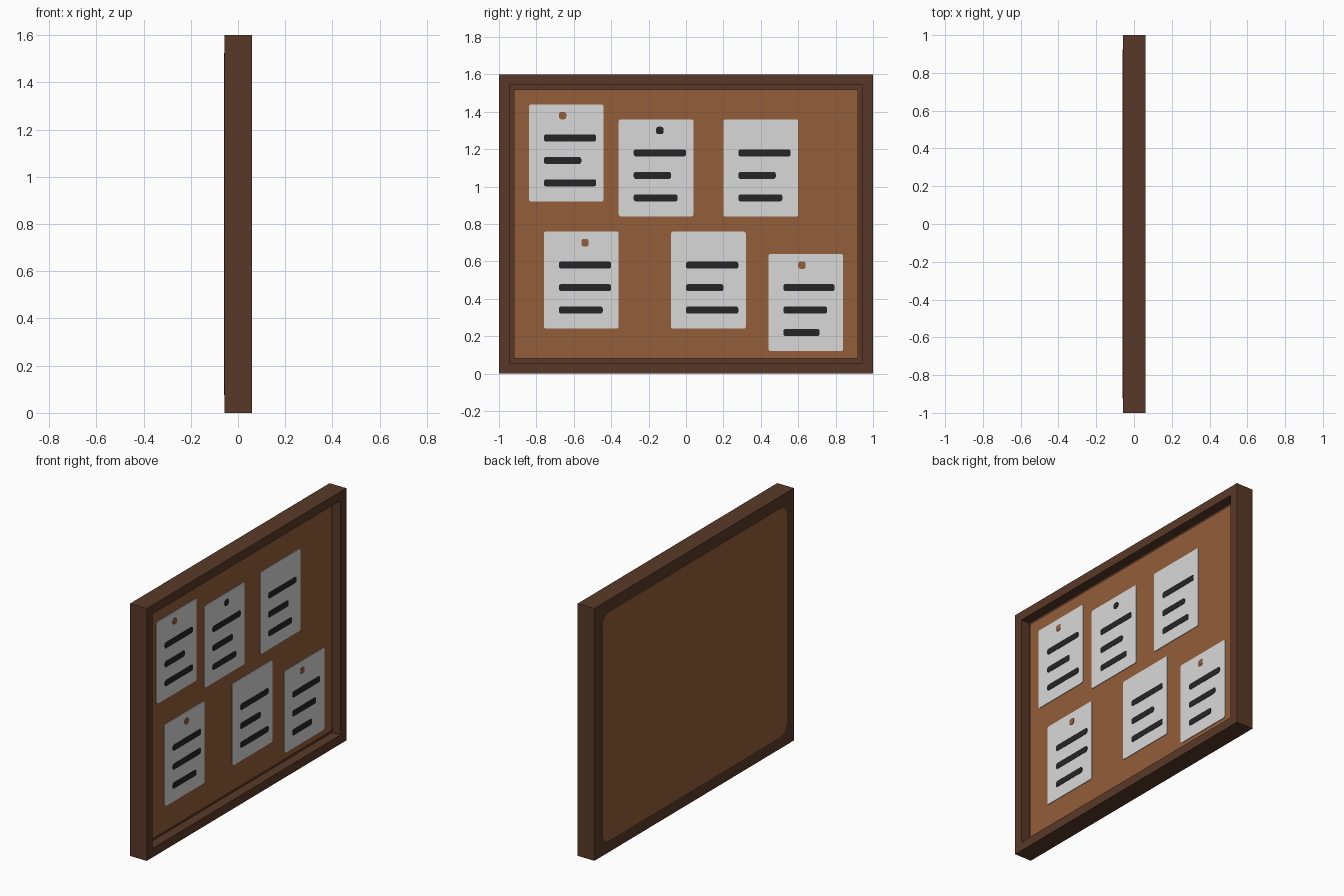
import bpy, bmesh, math

if "Cube" in bpy.data.objects:
    bpy.data.objects.remove(bpy.data.objects["Cube"])


def material(name, r, g, b):
    """Flat colour given as sRGB 0-255, stored linear."""
    def lin(c):
        c /= 255
        return c / 12.92 if c <= 0.04045 else ((c + 0.055) / 1.055) ** 2.4
    m = bpy.data.materials.new(name)
    m.diffuse_color = (lin(r), lin(g), lin(b), 1)
    m.use_nodes = True
    m.node_tree.nodes["Principled BSDF"].inputs["Base Color"].default_value = m.diffuse_color
    return m


WOOD = material("dark_wood", 89, 57, 39)
CORK = material("cork_brown", 148, 93, 57)
PAPER = material("paper_white", 217, 217, 217)
INK = material("ink_black", 37, 37, 37)


def finish(bm, name, mat):
    bmesh.ops.recalc_face_normals(bm, faces=bm.faces)
    me = bpy.data.meshes.new(name)
    bm.to_mesh(me)
    bm.free()
    me.materials.append(mat)
    ob = bpy.data.objects.new(name, me)
    bpy.context.collection.objects.link(ob)
    return ob


def plate(name, mat, x0, x1, y0, y1, z0, z1, radius, segs=3):
    """Rounded rectangle in the y-z plane, extruded along x."""
    bm = bmesh.new()
    corners = [(y1 - radius, z1 - radius, 0), (y0 + radius, z1 - radius, 90),
               (y0 + radius, z0 + radius, 180), (y1 - radius, z0 + radius, 270)]
    verts = []
    for cy, cz, start in corners:
        for i in range(segs + 1):
            a = math.radians(start + 90 * i / segs)
            verts.append(bm.verts.new((x0, cy + radius * math.cos(a),
                                       cz + radius * math.sin(a))))
    face = bm.faces.new(verts)
    ext = bmesh.ops.extrude_face_region(bm, geom=[face])
    moved = [v for v in ext["geom"] if isinstance(v, bmesh.types.BMVert)]
    bmesh.ops.translate(bm, vec=(x1 - x0, 0, 0), verts=moved)
    return finish(bm, name, mat)


# Frame: solid slab with a pocket sunk into its +x side
bm = bmesh.new()
bmesh.ops.create_cube(bm, size=1)
for v in bm.verts:
    v.co = (0.06 if v.co.x > 0 else -0.058, v.co.y * 2, (v.co.z + 0.5) * 1.6)
bm.normal_update()
front = max(bm.faces, key=lambda f: f.normal.x)
bmesh.ops.inset_individual(bm, faces=[front], thickness=0.08)
ext = bmesh.ops.extrude_discrete_faces(bm, faces=[front])
pocket = ext["faces"][0]
bmesh.ops.translate(bm, vec=(-0.06, 0, 0), verts=pocket.verts)
bmesh.ops.remove_doubles(bm, verts=bm.verts, dist=1e-5)
finish(bm, "frame", WOOD)

# Cork sheet in the pocket and rounded panel on the back
plate("cork_sheet", CORK, -0.005, 0.014, -0.92, 0.92, 0.08, 1.52, 0.008)
plate("back_panel", CORK, -0.06, -0.056, -0.925, 0.925, 0.075, 1.525, 0.07, 5)

# Sheets: left edge, top edge, line lengths, pin offset, pin colour
notes = [
    (-0.84, 1.44, (0.28, 0.20, 0.28), 0.18, CORK),
    (-0.36, 1.36, (0.28, 0.20, 0.235), 0.22, INK),
    (0.20, 1.36, (0.28, 0.20, 0.235), None, None),
    (-0.76, 0.76, (0.28, 0.28, 0.235), 0.22, CORK),
    (-0.08, 0.76, (0.28, 0.20, 0.28), None, None),
    (0.44, 0.64, (0.275, 0.235, 0.195), 0.18, CORK),
]
for n, (y, top, lengths, pin, pin_mat) in enumerate(notes, 1):
    plate(f"paper_{n}", PAPER, 0.013, 0.018, y, y + 0.4, top - 0.52, top, 0.012)
    # Written lines
    for k, length in enumerate(lengths):
        z = top - 0.18 - 0.12 * k
        plate(f"paper_{n}_line_{k + 1}", INK, 0.017, 0.02,
              y + 0.08, y + 0.08 + length, z - 0.019, z + 0.019, 0.012)
    # Pin head
    if pin is not None:
        z = top - 0.06
        plate(f"pin_{n}", pin_mat, 0.017, 0.02,
              y + pin - 0.02, y + pin + 0.02, z - 0.02, z + 0.02, 0.013)
